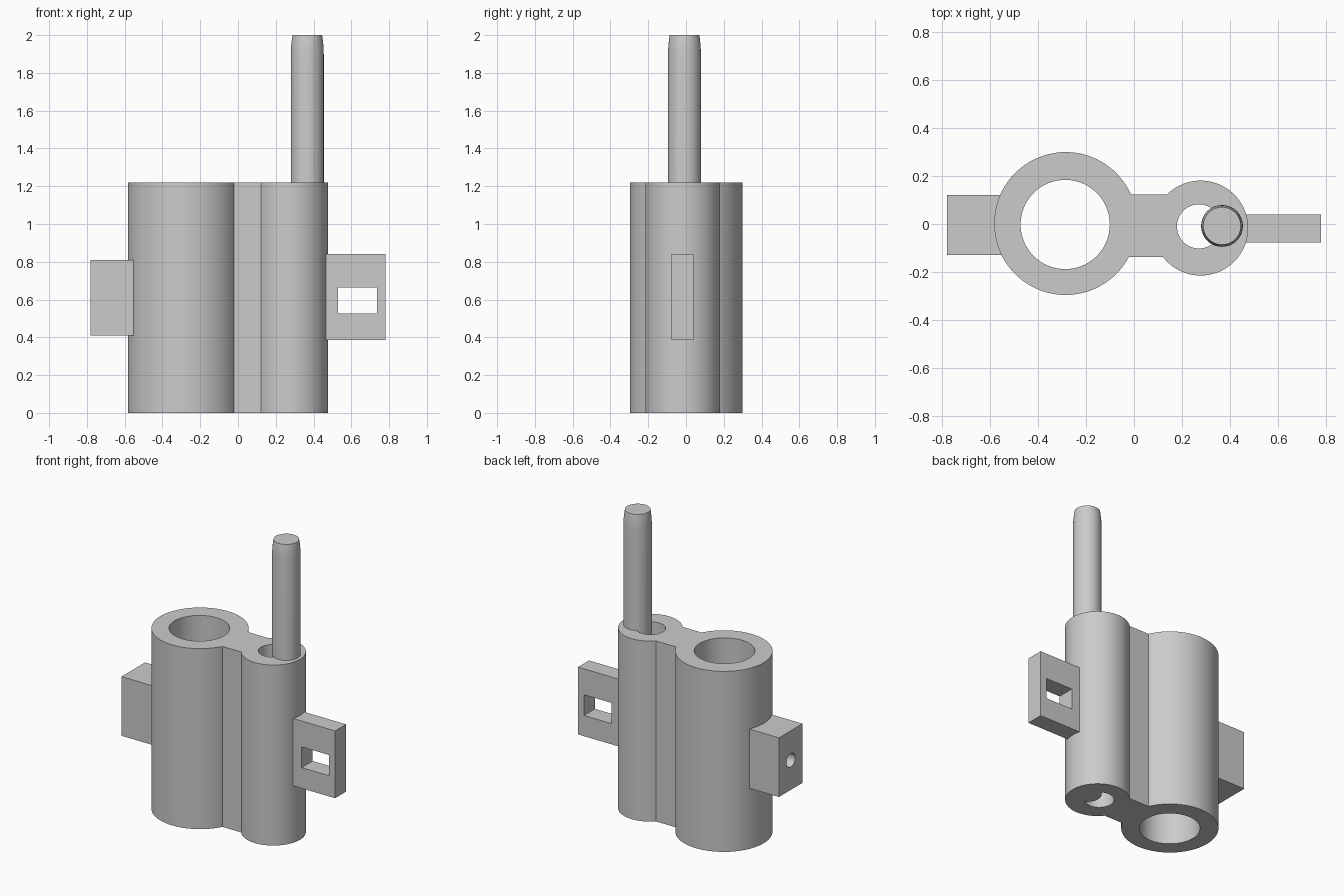
import bpy
import bmesh
import math
from mathutils import Matrix

cube = bpy.data.objects.get("Cube")
if cube:
    bpy.data.objects.remove(cube, do_unlink=True)

HEIGHT = 1.22
BLOCK_MID = 0.61

grey = bpy.data.materials.new("light_grey")
grey.use_nodes = True
grey.diffuse_color = (0.6, 0.6, 0.6, 1)
grey.node_tree.nodes["Principled BSDF"].inputs["Base Color"].default_value = (0.6, 0.6, 0.6, 1)


def finish(name, bm):
    bmesh.ops.recalc_face_normals(bm, faces=bm.faces)
    mesh = bpy.data.meshes.new(name)
    bm.to_mesh(mesh)
    bm.free()
    mesh.materials.append(grey)
    obj = bpy.data.objects.new(name, mesh)
    bpy.context.collection.objects.link(obj)
    return obj


def box(name, x, y, z):
    """Box from three (low, high) ranges."""
    bm = bmesh.new()
    bmesh.ops.create_cube(bm, size=1)
    for v in bm.verts:
        v.co = [lo + (c + 0.5) * (hi - lo) for c, (lo, hi) in zip(v.co, (x, y, z))]
    return finish(name, bm)


def rod(name, x, y, radius, low, high, sides=96):
    """Upright cylinder."""
    bm = bmesh.new()
    bmesh.ops.create_cone(bm, cap_ends=True, segments=sides, radius1=radius, radius2=radius,
                          depth=high - low,
                          matrix=Matrix.Translation((x, y, (low + high) / 2)))
    return finish(name, bm)


def combine(target, tool, operation):
    """Apply a boolean and remove its tool."""
    mod = target.modifiers.new("combine", 'BOOLEAN')
    mod.operation, mod.solver, mod.object = operation, 'EXACT', tool
    bpy.context.view_layer.objects.active = target
    bpy.ops.object.modifier_apply(modifier=mod.name)
    bpy.data.objects.remove(tool, do_unlink=True)


# Twin-barrel body: large sleeve, small sleeve and the web between them
body = rod("body", -0.285, 0.002, 0.298, 0, HEIGHT)
combine(body, rod("small_sleeve", 0.278, -0.017, 0.198, 0, HEIGHT), 'UNION')
combine(body, box("web", (-0.2, 0.2), (-0.137, 0.123), (0, HEIGHT)), 'UNION')

# Mounting block with a blind screw hole in its end
combine(body, box("mounting_block", (-0.78, -0.5), (-0.13, 0.121), (0.41, 0.81)), 'UNION')
bm = bmesh.new()
bmesh.ops.create_cone(bm, cap_ends=True, segments=32, radius1=0.046, radius2=0.046, depth=0.4,
                      matrix=Matrix.Translation((-0.78, -0.005, BLOCK_MID))
                      @ Matrix.Rotation(math.pi / 2, 4, 'Y'))
combine(body, finish("screw_hole", bm), 'DIFFERENCE')

# Slotted side tab
combine(body, box("side_tab", (0.43, 0.78), (-0.077, 0.04), (0.385, 0.84)), 'UNION')
combine(body, box("tab_slot", (0.53, 0.735), (-0.3, 0.3), (0.525, 0.665)), 'DIFFERENCE')

# Bores through both sleeves
combine(body, rod("large_bore", -0.287, -0.002, 0.186, -0.1, 1.4), 'DIFFERENCE')
combine(body, rod("small_bore", 0.271, -0.01, 0.092, -0.1, 1.4, 64), 'DIFFERENCE')

# Pin with a softly rounded tip
pin = rod("pin", 0.367, -0.008, 0.087, 0, 2, 64)
bm = bmesh.new()
bm.from_mesh(pin.data)
side_edges = [e for e in bm.edges if abs(e.verts[0].co.z - e.verts[1].co.z) > 1]
for cut_z in (1.9, 1.94, 1.975):
    bmesh.ops.bisect_plane(bm, geom=bm.verts[:] + bm.edges[:] + bm.faces[:],
                           plane_co=(0, 0, cut_z), plane_no=(0, 0, 1))
for v in bm.verts:
    t = max(0, (v.co.z - 1.9) / 0.1)
    shrink = 1 - 0.1 * t * t
    v.co.x = 0.367 + (v.co.x - 0.367) * shrink
    v.co.y = -0.008 + (v.co.y + 0.008) * shrink
bm.to_mesh(pin.data)
bm.free()

# Smooth curved walls, keep rims crisp
for obj in (body, pin):
    bpy.ops.object.select_all(action='DESELECT')
    obj.select_set(True)
    bpy.context.view_layer.objects.active = obj
    bpy.ops.object.shade_smooth_by_angle(angle=math.radians(30))
